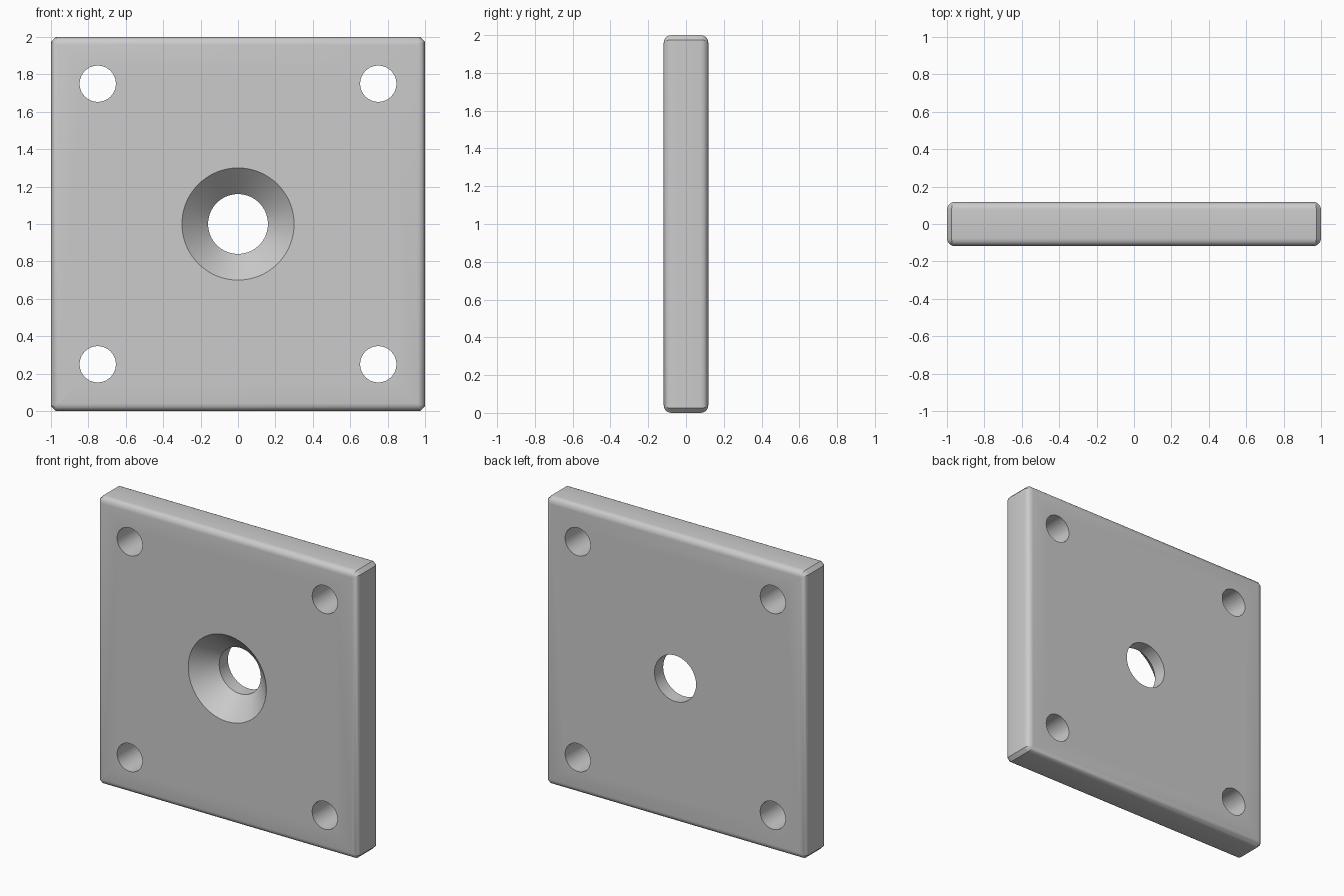
import bpy, bmesh, math
from mathutils import Vector

if "Cube" in bpy.data.objects:
    bpy.data.objects.remove(bpy.data.objects["Cube"])

T = 0.118        # half thickness
C = 0.025        # corner chamfer
ROUND = 0.041    # rounding of front and back rims


def new_object(name, bm):
    bmesh.ops.recalc_face_normals(bm, faces=bm.faces)
    mesh = bpy.data.meshes.new(name)
    bm.to_mesh(mesh)
    bm.free()
    obj = bpy.data.objects.new(name, mesh)
    bpy.context.collection.objects.link(obj)
    return obj


def lathe_cutter(name, x, z, profile, sides=64):
    """Closed solid turned about the y direction from (radius, y) pairs."""
    bm = bmesh.new()
    rings = [[bm.verts.new((x + r * math.cos(2 * math.pi * i / sides), y,
                            z + r * math.sin(2 * math.pi * i / sides)))
              for i in range(sides)] for r, y in profile]
    for a, b in zip(rings, rings[1:]):
        for i in range(sides):
            j = (i + 1) % sides
            bm.faces.new((a[i], a[j], b[j], b[i]))
    bm.faces.new(rings[0])
    bm.faces.new(rings[-1])
    obj = new_object(name, bm)
    obj.hide_render = True
    return obj


# Plate: square with clipped corners, extruded, front and back rims rounded
bm = bmesh.new()
k = 1 - C
outline = [(1, -k), (1, k), (k, 1), (-k, 1), (-1, k), (-1, -k), (-k, -1), (k, -1)]
face = bm.faces.new([bm.verts.new((x, -T, z + 1)) for x, z in outline])
ext = bmesh.ops.extrude_face_region(bm, geom=[face])
back = [v for v in ext["geom"] if isinstance(v, bmesh.types.BMVert)]
bmesh.ops.translate(bm, verts=back, vec=Vector((0, 2 * T, 0)))
bmesh.ops.recalc_face_normals(bm, faces=bm.faces)
rims = [e for e in bm.edges if abs(e.verts[0].co.y - e.verts[1].co.y) < 1e-5]
bmesh.ops.bevel(bm, geom=rims, offset=ROUND, segments=5, profile=0.5,
                affect='EDGES', clamp_overlap=True)
plate = new_object("mounting_plate", bm)

# Countersunk centre hole and four corner holes
over = 0.05
cutters = [lathe_cutter("centre_hole_cutter", 0, 1,
                        [(0.30 + over, -T - over), (0.16, -T + 0.14), (0.16, T + over)])]
for x in (-0.75, 0.75):
    for z in (0.25, 1.75):
        cutters.append(lathe_cutter("corner_hole_cutter", x, z,
                                    [(0.097, -T - over), (0.097, T + over)], 48))
bpy.context.view_layer.objects.active = plate
plate.select_set(True)
for cutter in cutters:
    mod = plate.modifiers.new("hole", 'BOOLEAN')
    mod.operation = 'DIFFERENCE'
    mod.solver = 'EXACT'
    mod.object = cutter
    bpy.ops.object.modifier_apply(modifier=mod.name)
    bpy.data.objects.remove(cutter, do_unlink=True)

# Smooth shading with crisp hole edges
bpy.ops.object.shade_smooth_by_angle(angle=math.radians(30))
